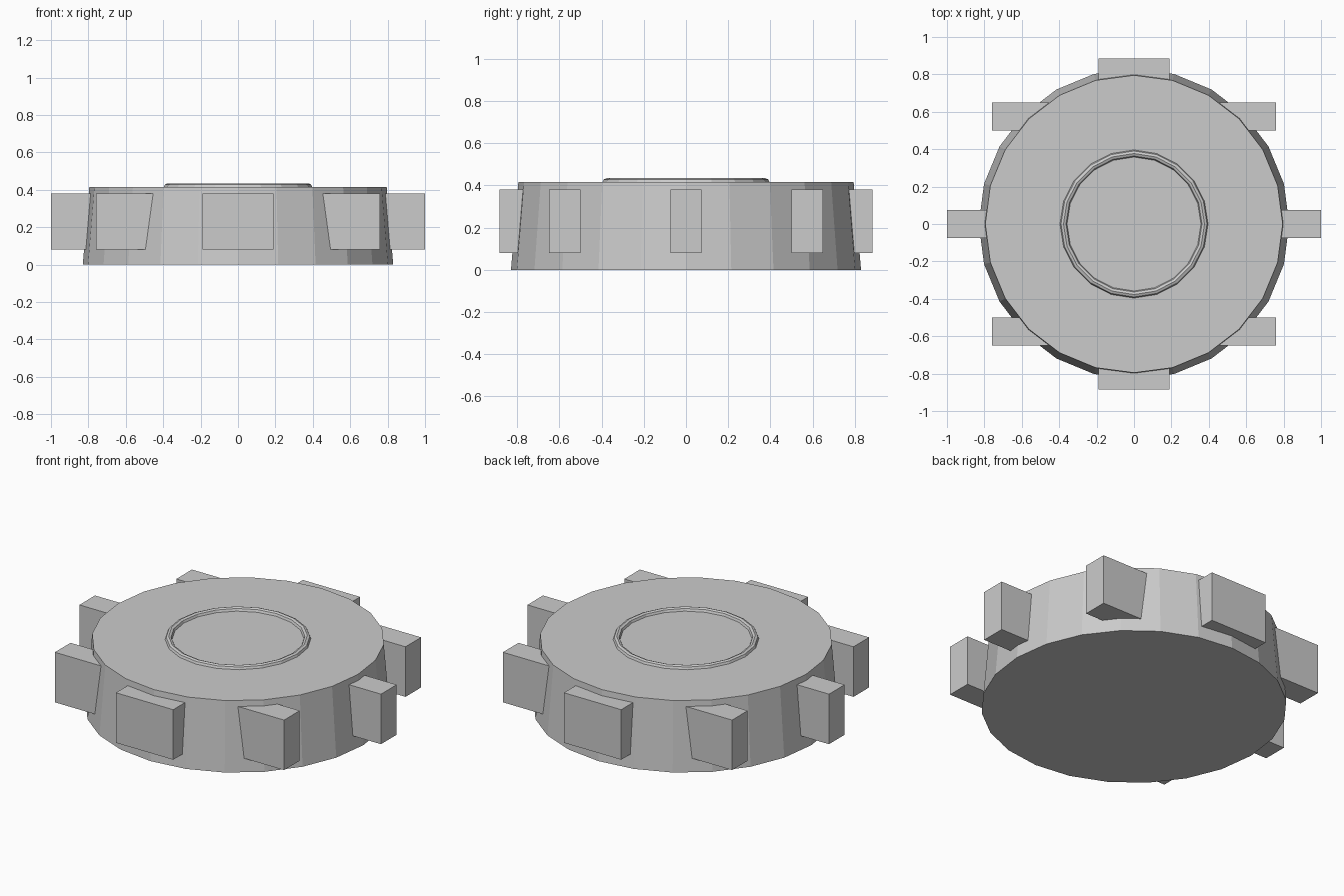
import bpy

cube = bpy.data.objects.get("Cube")
if cube:
    bpy.data.objects.remove(cube, do_unlink=True)

grey = bpy.data.materials.new("light_grey")
grey.use_nodes = True
colour = (0.6, 0.6, 0.6, 1)
grey.diffuse_color = colour
grey.node_tree.nodes["Principled BSDF"].inputs["Base Color"].default_value = colour


def finish(name):
    obj = bpy.context.object
    obj.name = name
    obj.data.materials.append(grey)
    return obj


def block(name, x, y, width, depth):
    bpy.ops.mesh.primitive_cube_add(size=1, location=(x, y, 0.23))
    obj = finish(name)
    obj.scale = (width, depth, 0.3)


# Tapered wheel body
bpy.ops.mesh.primitive_cone_add(vertices=24, radius1=0.83, radius2=0.795,
                                depth=0.415, location=(0, 0, 0.2075))
finish("wheel_body")

# Raised rim on the top face
bpy.ops.mesh.primitive_torus_add(major_segments=20, minor_segments=8,
                                 major_radius=0.377, minor_radius=0.019,
                                 location=(0, 0, 0.415))
finish("top_rim")

# Lugs around the side, all square to the axes
for side, s in (("left", 1), ("right", -1)):
    block(side + "_lug", s * 0.81, 0, 0.38, 0.148)
    for end, e in (("front", -1), ("back", 1)):
        block(end + "_" + side + "_lug", s * 0.57, e * 0.575, 0.38, 0.148)
for end, e in (("front", -1), ("back", 1)):
    block(end + "_lug", 0, e * 0.811, 0.38, 0.148)
